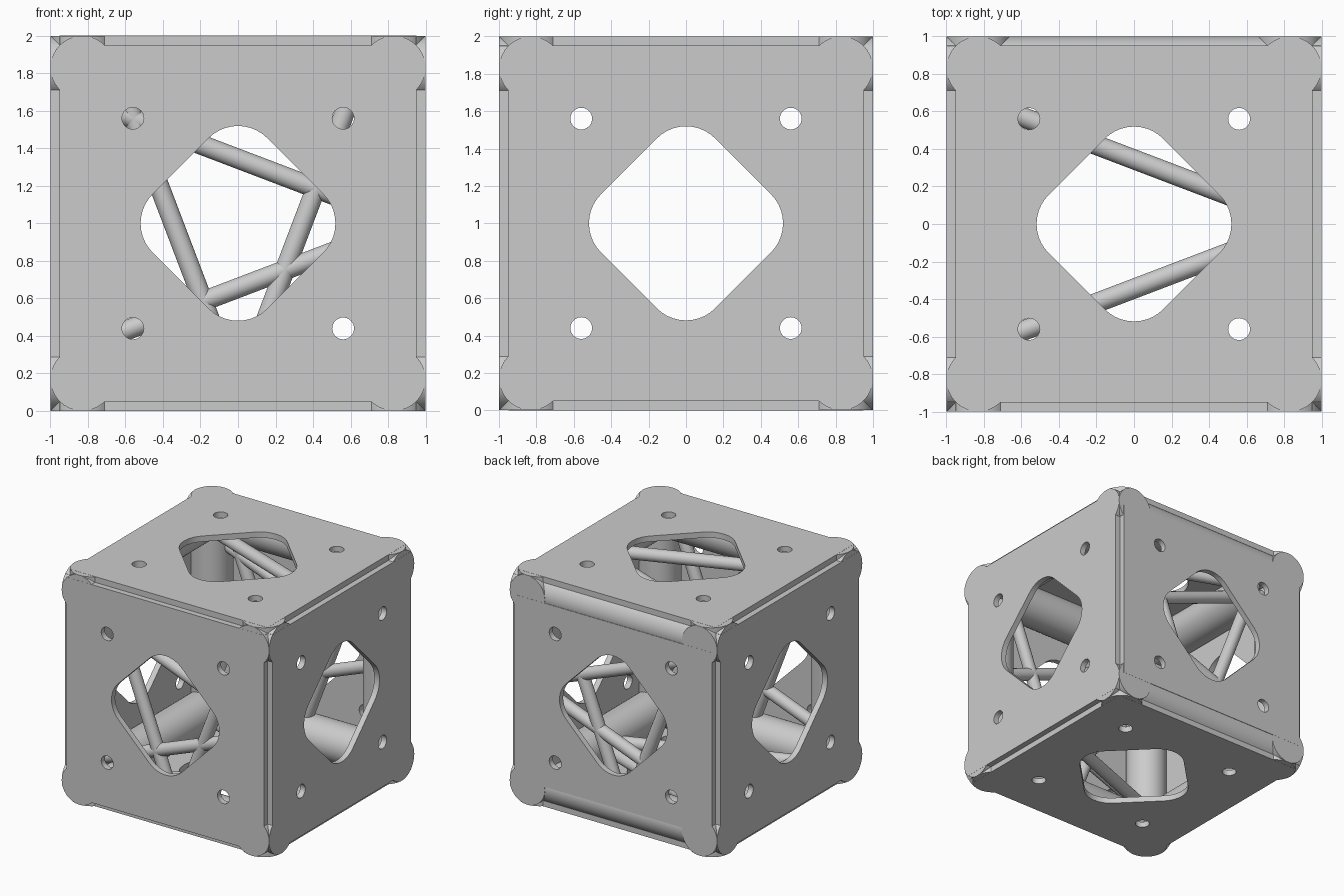
import bpy
from math import radians, pi, cos, sin
from mathutils import Vector, Matrix

if "Cube" in bpy.data.objects:
    bpy.data.objects.remove(bpy.data.objects["Cube"])

CENTRE = Vector((0, 0, 1))
EDGE = 0.83          # distance of the edge tubes from the centre
TUBE_R = 0.169
ROD_R = 0.053
THICK = 0.05


def smooth(obj):
    bpy.ops.object.select_all(action='DESELECT')
    obj.select_set(True)
    bpy.context.view_layer.objects.active = obj
    bpy.ops.object.shade_smooth_by_angle(angle=radians(30))


def rod(name, a, b, r, sides):
    """Cylinder between two points given relative to the cube centre."""
    a, b = Vector(a), Vector(b)
    d = b - a
    bpy.ops.mesh.primitive_cylinder_add(vertices=sides, radius=r, depth=d.length,
                                        location=CENTRE + (a + b) / 2)
    obj = bpy.context.object
    obj.name = name
    obj.rotation_euler = d.to_track_quat('Z', 'Y').to_euler()
    smooth(obj)


def circle(cx, cy, r, n=32):
    return [(cx + r * cos(2 * pi * i / n), cy + r * sin(2 * pi * i / n)) for i in range(n)]


def round_diamond(tip, r, n=10):
    """Square standing on its corner, with rounded tips."""
    c = tip - r * 2 ** 0.5
    pts = []
    for k in range(4):
        base = k * pi / 2
        for i in range(n + 1):
            t = base - pi / 4 + (pi / 2) * i / n
            pts.append((c * cos(base) + r * cos(t), c * sin(base) + r * sin(t)))
    return pts


def panel(name, rot, half_h=0.95):
    """Plate with a diamond window and four bolt holes."""
    cu = bpy.data.curves.new(name, 'CURVE')
    cu.dimensions = '2D'
    cu.fill_mode = 'BOTH'
    cu.extrude = THICK / 2
    w = 0.95
    loops = [[(-w, -half_h), (w, -half_h), (w, half_h), (-w, half_h)],
             round_diamond(0.61, 0.22)]
    loops += [circle(sx * 0.56, sy * 0.56, 0.058) for sx in (-1, 1) for sy in (-1, 1)]
    for pts in loops:
        s = cu.splines.new('POLY')
        s.points.add(len(pts) - 1)
        for p, (x, y) in zip(s.points, pts):
            p.co = (x, y, 0, 1)
        s.use_cyclic_u = True
    obj = bpy.data.objects.new(name, cu)
    bpy.context.collection.objects.link(obj)
    obj.matrix_world = (Matrix.Translation(CENTRE) @ rot
                        @ Matrix.Translation((0, 0, 1 - THICK / 2)))
    bpy.ops.object.select_all(action='DESELECT')
    obj.select_set(True)
    bpy.context.view_layer.objects.active = obj
    bpy.ops.object.convert(target='MESH')
    smooth(bpy.context.object)


def turn(deg, axis):
    return Matrix.Rotation(radians(deg), 4, axis)


# Six face panels; the back one leaves the top and bottom tubes showing
panel("top_panel", turn(0, 'X'))
panel("bottom_panel", turn(180, 'X'))
panel("front_panel", turn(90, 'X'))
panel("back_panel", turn(-90, 'X'), 0.80)
panel("right_panel", turn(90, 'Y'))
panel("left_panel", turn(-90, 'Y'))

# Twelve edge tubes, whose ends form the rounded corners
for axis in range(3):
    for s in (-1, 1):
        for t in (-1, 1):
            p = Vector((0, 0, 0))
            p[(axis + 1) % 3] = s * EDGE
            p[(axis + 2) % 3] = t * EDGE
            d = Vector((0, 0, 0))
            d[axis] = 0.999
            rod("edge_tube_" + "xyz"[axis], p - d, p + d, TUBE_R, 64)

# Diagonal braces: V shapes just inside the front, back, top and bottom
for side in (-EDGE, EDGE):
    for s in (-1, 1):
        rod("side_brace", (-0.83, side, s * 0.66), (0.86, side, s * 0.017), ROD_R, 32)
        rod("upright_brace", (s * 0.66, side, 0.83), (s * 0.017, side, -0.86), ROD_R, 32)
        rod("flat_brace", (-0.83, s * 0.66, side), (0.86, s * 0.017, side), ROD_R, 32)
